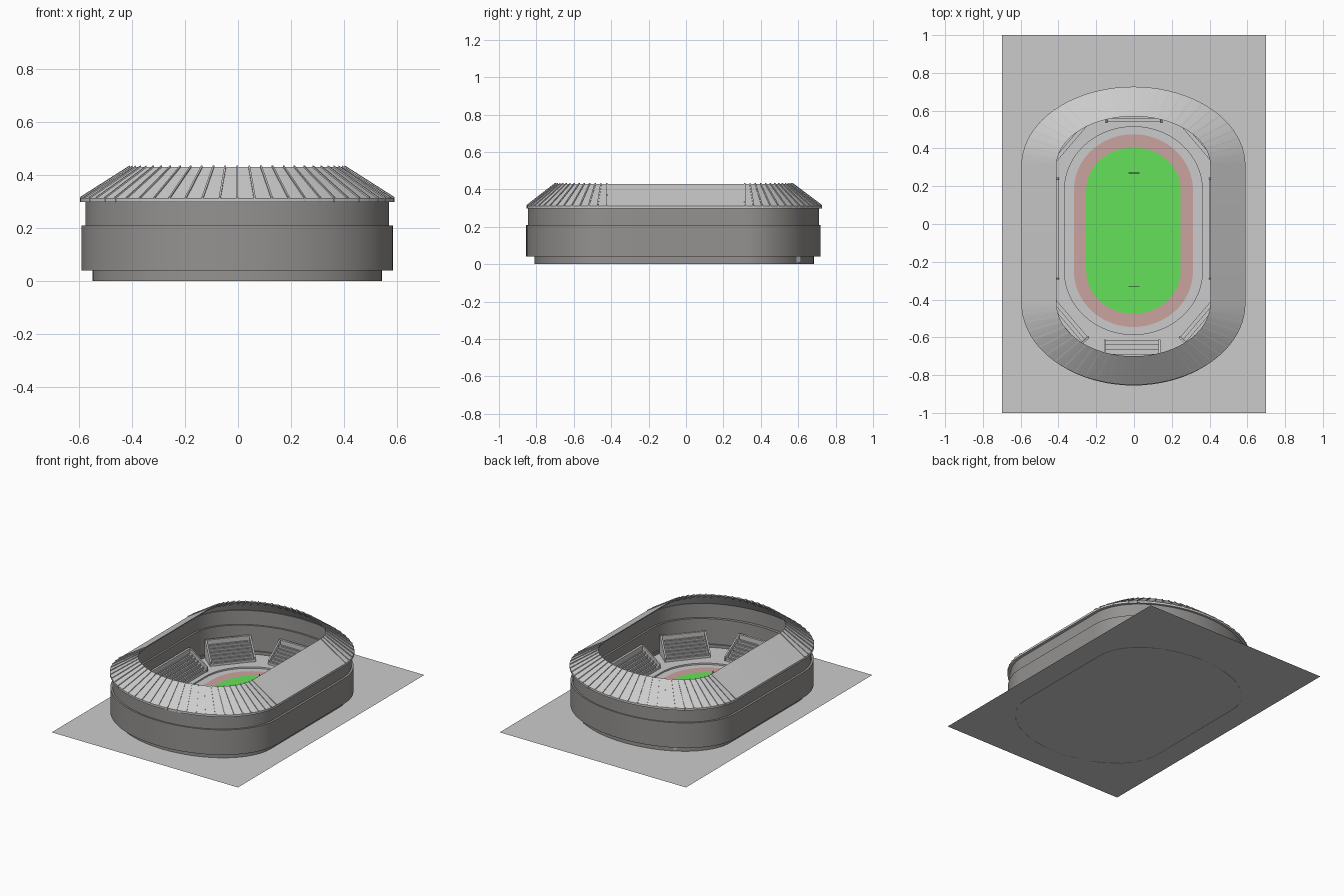
import bpy, bmesh, math
from mathutils import Matrix, Vector

if "Cube" in bpy.data.objects:
    bpy.data.objects.remove(bpy.data.objects["Cube"])

CX = -0.003          # slight offset of the bowl from the ground centre
BOWL = (-0.42, 0.31)  # y range of the straight sides of the bowl
FIELD = (-0.25, 0.18)  # y range of the straight sides of the field


def material(name, rgb):
    m = bpy.data.materials.new(name)
    m.diffuse_color = (*rgb, 1)
    m.use_nodes = True
    m.node_tree.nodes["Principled BSDF"].inputs["Base Color"].default_value = m.diffuse_color
    return m


DARK = material("dark_cladding", (0.30, 0.29, 0.28))
GREEN = material("grass", (0.13, 0.75, 0.10))
RED = material("track_red", (0.60, 0.37, 0.35))
GREY = material("apron_grey", (0.66, 0.66, 0.67))
BLACK = material("post_black", (0.08, 0.08, 0.08))


def finish(name, bm, mat=None, smooth=False):
    bmesh.ops.recalc_face_normals(bm, faces=bm.faces)
    me = bpy.data.meshes.new(name)
    bm.to_mesh(me)
    bm.free()
    ob = bpy.data.objects.new(name, me)
    bpy.context.collection.objects.link(ob)
    if mat:
        me.materials.append(mat)
    if smooth:
        bpy.ops.object.select_all(action='DESELECT')
        ob.select_set(True)
        bpy.context.view_layer.objects.active = ob
        bpy.ops.object.shade_smooth_by_angle(angle=math.radians(25))
    return ob


def end_point(sec, ends, a):
    """Point at angle a on an oval with straight sides and elliptical ends."""
    hx, lo, hi, z = sec
    s = math.sin(a)
    y = ends[1] + (hi - ends[1]) * s if s >= 0 else ends[0] + (ends[0] - lo) * s
    return Vector((CX + hx * math.cos(a), y, z))


def oval(sec, ends, n=40):
    top = [end_point(sec, ends, math.pi * i / n) for i in range(n + 1)]
    low = [end_point(sec, ends, -math.pi + math.pi * i / n) for i in range(n + 1)]
    for p in (low[0], low[-1]):
        p.y = ends[0]
    for p in (top[0], top[-1]):
        p.y = ends[1]
    return top + low


def ring(name, secs, ends, mat=None, closed=True):
    bm = bmesh.new()
    loops = [[bm.verts.new(p) for p in oval(s, ends)] for s in secs]
    pairs = list(zip(loops, loops[1:])) + ([(loops[-1], loops[0])] if closed else [])
    for a, b in pairs:
        for i in range(len(a)):
            j = (i + 1) % len(a)
            bm.faces.new((a[i], a[j], b[j], b[i]))
    ob = finish(name, bm, mat, smooth=closed)
    if not closed:  # flat surfaces face up
        if ob.data.polygons[0].normal.z < 0:
            ob.data.flip_normals()
    return ob


def hexa(bm, bottom, top):
    b = [bm.verts.new(p) for p in bottom]
    t = [bm.verts.new(p) for p in top]
    bm.faces.new(b[::-1])
    bm.faces.new(t)
    for i in range(4):
        j = (i + 1) % 4
        bm.faces.new((b[i], b[j], t[j], t[i]))


def box(bm, x0, x1, y0, y1, z0, z1):
    c = [(x0, y0), (x1, y0), (x1, y1), (x0, y1)]
    hexa(bm, [(x, y, z0) for x, y in c], [(x, y, z1) for x, y in c])


def prism(bm, profile, x0, x1):
    """Extrude a (depth, z) profile along x."""
    a = [bm.verts.new((x0, d, z)) for d, z in profile]
    b = [bm.verts.new((x1, d, z)) for d, z in profile]
    bm.faces.new(a)
    bm.faces.new(b[::-1])
    for i in range(len(a)):
        j = (i + 1) % len(a)
        bm.faces.new((a[i], b[i], b[j], a[j]))


# Ground plate
bm = bmesh.new()
bm.faces.new([bm.verts.new(p) for p in ((-.7, -1, 0), (.7, -1, 0), (.7, 1, 0), (-.7, 1, 0))])
finish("ground_plate", bm)

# Field, running track and apron
GRASS = (0.25, -0.475, 0.405, 0.010)
TRACK = (0.315, -0.545, 0.475, 0.010)
APRON = (0.365, -0.585, 0.515, 0.010)
bm = bmesh.new()
bm.faces.new([bm.verts.new(p) for p in oval(GRASS, FIELD)])
finish("field", bm, GREEN)
ring("running_track", [TRACK, GRASS], FIELD, RED, closed=False)
ring("apron", [APRON, TRACK], FIELD, GREY, closed=False)

# Goal frames
bm = bmesh.new()
for gy in (0.27, -0.33):
    for gx in (-0.027, 0.027):
        box(bm, gx - .002, gx + .002, gy - .002, gy + .002, 0.01, 0.09)
    box(bm, -0.029, 0.029, gy - .002, gy + .002, 0.045, 0.049)
finish("goal_frames", bm, BLACK)

# Concourse floor and plinth
bm = bmesh.new()
inner_low, inner_top = oval((.365, -.585, .515, .005), FIELD), oval((.365, -.585, .515, .02), FIELD)
outer_top = oval((.542, -.80, .675, .02), BOWL)
loops = [[bm.verts.new(p) for p in l] for l in (inner_low, inner_top, outer_top)]
for a, b in zip(loops, loops[1:]):
    for i in range(len(a)):
        j = (i + 1) % len(a)
        bm.faces.new((a[i], a[j], b[j], b[i]))
finish("concourse", bm)
ring("plinth", [(.546, -.81, .685, 0), (.546, -.81, .685, .04),
                (.536, -.80, .675, .04), (.536, -.80, .675, 0)], BOWL, DARK)

# Outer walls: wide lower drum and narrower upper drum
ring("lower_wall", [(.588, -.855, .72, .04), (.588, -.855, .72, .21),
                    (.545, -.81, .685, .21), (.545, -.81, .685, .04)], BOWL, DARK)
ring("upper_wall", [(.573, -.845, .712, .21), (.573, -.845, .712, .305),
                    (.558, -.83, .697, .305), (.558, -.83, .697, .21)], BOWL, DARK)

# Sloping roof shell
R_OUT, R_IN = (.593, -.852, .727, .312), (.407, -.70, .57, .43)
ring("roof", [(.593, -.852, .727, .298), R_OUT, R_IN,
              (.407, -.70, .57, .423), (.573, -.835, .71, .298)], BOWL)

# Radial roof ribs over both curved ends
bm = bmesh.new()
RIBS = 28
for sign in (1, -1):
    for k in range(RIBS + 1):
        a = sign * math.pi * (0.004 + 0.992 * k / RIBS)
        p, q = end_point(R_OUT, BOWL, a), end_point(R_IN, BOWL, a)
        side = (q - p).cross(Vector((0, 0, 1))).normalized() * 0.0035
        up, dn = Vector((0, 0, .005)), Vector((0, 0, -.014))
        hexa(bm, [p - side + dn, p + side + dn, q + side + dn, q - side + dn],
             [p - side + up, p + side + up, q + side + up, q - side + up])
finish("roof_ribs", bm)


# Seating stands: stepped tiers, back wall, sloping side walls and benches
def stand(name, x, y, facing_out, width, depth=0.13, rows=6):
    bm = bmesh.new()
    h, run, rise = width / 2, (depth - 0.015) / rows, 0.015
    prof = [(0, 0.01)]
    for r in range(rows):
        z = 0.035 + rise * r
        prof += [(run * r, z), (run * (r + 1), z)]
    prof += [(run * rows, 0.145), (depth, 0.145), (depth, 0.01)]
    prism(bm, prof, -h, h)
    for s in (-1, 1):
        prism(bm, [(-.003, .01), (-.003, .05), (run * rows, .145), (depth, .145), (depth, .01)],
              s * h, s * (h + .01))
    for r in range(rows):
        z = 0.035 + rise * r
        box(bm, -h * .92, h * .92, run * (r + .45), run * (r + .8), z, z + .006)
    ob = finish(name, bm)
    ang = math.atan2(facing_out[1], facing_out[0]) - math.pi / 2
    ob.data.transform(Matrix.Translation((x, y, 0)) @ Matrix.Rotation(ang, 4, 'Z'))


stand("back_stand", 0, 0.54, (0, 1), 0.28)
stand("front_stand", -0.01, -0.615, (0, -1), 0.28, 0.16)
for s, side in ((-1, "left"), (1, "right")):
    stand(side + "_stand", s * 0.40, -0.025, (s, 0), 0.52, 0.14)
    stand(side + "_back_corner_stand", s * 0.333, 0.42, (s * .76, .65), 0.27)
    stand(side + "_front_corner_stand", s * 0.333, -0.495, (s * .76, -.65), 0.27)
